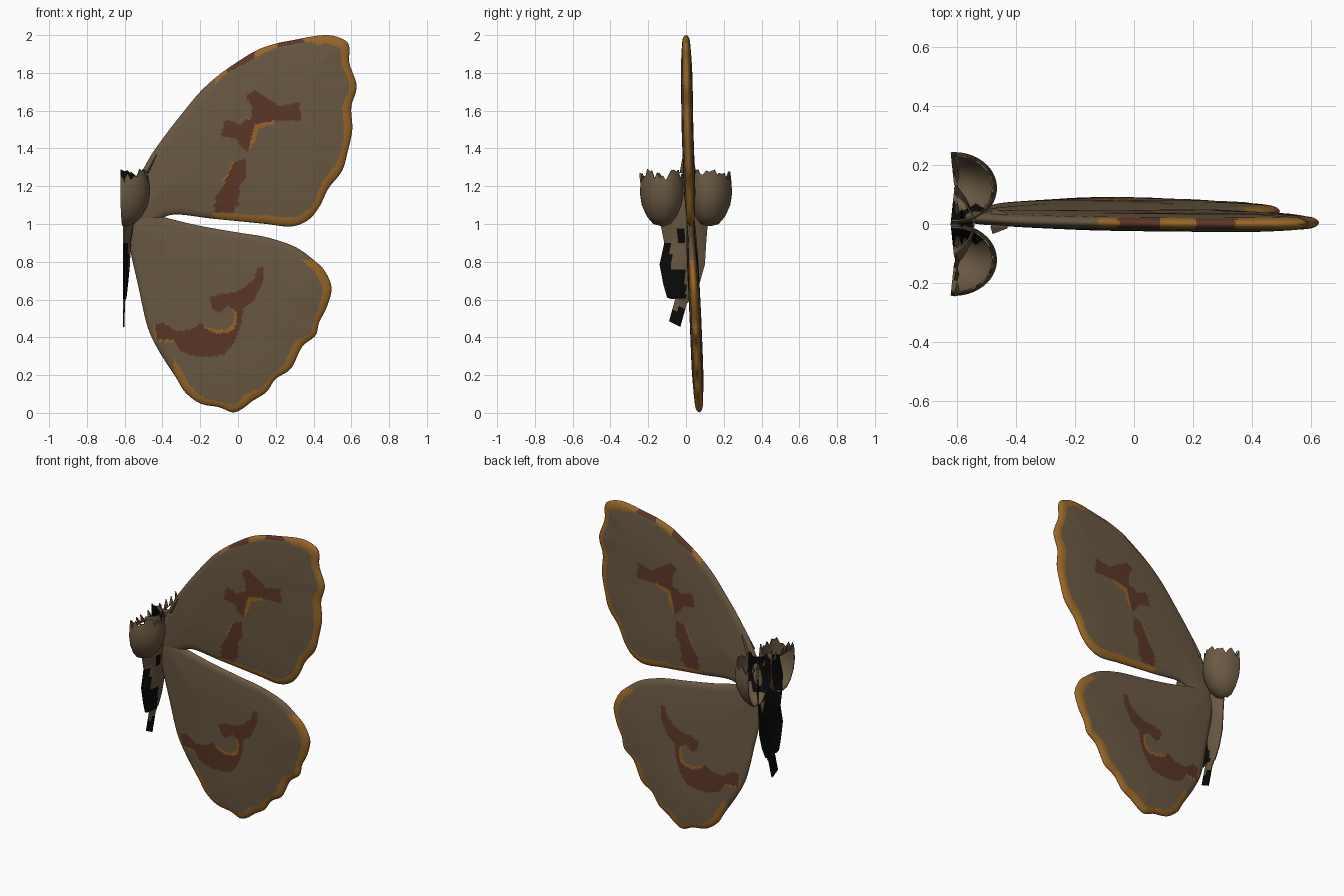
import bpy, bmesh, math, random
from mathutils import Vector, kdtree

if "Cube" in bpy.data.objects:
    bpy.data.objects.remove(bpy.data.objects["Cube"])
random.seed(4)


def srgb(r, g, b):
    return tuple(((c / 255 + 0.055) / 1.055) ** 2.4 if c > 10 else c / 3294 for c in (r, g, b)) + (1,)


TAUPE, ORANGE, BROWN, BLACK = range(4)
MATS = []
for mname, rgb in (("taupe", (106, 89, 67)), ("orange_brown", (152, 102, 40)),
                   ("dark_brown", (92, 55, 39)), ("black", (10, 10, 10))):
    m = bpy.data.materials.new(mname)
    m.diffuse_color = srgb(*rgb)
    m.use_nodes = True
    m.node_tree.nodes["Principled BSDF"].inputs["Base Color"].default_value = m.diffuse_color
    MATS.append(m)


def finish(name, bm, angle=50):
    bmesh.ops.recalc_face_normals(bm, faces=bm.faces[:])
    me = bpy.data.meshes.new(name)
    bm.to_mesh(me)
    bm.free()
    for m in MATS:
        me.materials.append(m)
    ob = bpy.data.objects.new(name, me)
    bpy.context.collection.objects.link(ob)
    bpy.ops.object.select_all(action='DESELECT')
    bpy.context.view_layer.objects.active = ob
    ob.select_set(True)
    bpy.ops.object.shade_smooth_by_angle(angle=math.radians(angle))
    return ob


def spline(pts, steps):
    """Closed smooth curve through the points."""
    out, n = [], len(pts)
    for i in range(n):
        a, b, c, d = (Vector(pts[(i + k) % n]) for k in (-1, 0, 1, 2))
        for s in range(steps):
            t = s / steps
            out.append(0.5 * (2 * b + (c - a) * t + (2 * a - 5 * b + 4 * c - d) * t * t
                              + (3 * b - a - 3 * c + d) * t ** 3))
    return out


def inside(p, poly):
    hit, j = False, len(poly) - 1
    for i in range(len(poly)):
        (xi, zi), (xj, zj) = poly[i], poly[j]
        if (zi > p[1]) != (zj > p[1]) and p[0] < (xj - xi) * (p[1] - zi) / (zj - zi) + xi:
            hit = not hit
        j = i
    return hit


def mid_y(z):
    keys = [0.07, 0.05, 0.025, 0.008, 0.0]
    i = max(0, min(3, int(z / 0.5)))
    f = z / 0.5 - i
    return keys[i] * (1 - f) + keys[i + 1] * f


def wing(name, outline, centre, rim_rule, marks, accents, rings=48):
    """Padded two-sided wing: rings shrinking to the centre, coloured by region."""
    edge, dense = spline(outline, 8), spline(outline, 64)
    kd = kdtree.KDTree(len(dense))
    for i, p in enumerate(dense):
        kd.insert((p.x, p.y, 0), i)
    kd.balance()
    dist = lambda p: kd.find((p[0], p[1], 0))[2]
    c, n = Vector(centre), len(edge)
    bm = bmesh.new()

    def vert(p, side):
        d = dist(p) if side else 0
        h = 0.018 * math.sqrt(1 - (1 - min(d / 0.04, 1)) ** 2) + 0.013 * math.sin(min(d / 0.25, 1) * math.pi / 2)
        return bm.verts.new((p[0], mid_y(p[1]) + side * h, p[1]))

    rim = [vert(p, 0) for p in edge]
    for side in (-1, 1):
        prev = rim
        for k in range(1, rings):
            t = 1 - (k / rings) ** 1.35
            cur = [vert(c + (p - c) * t, side) for p in edge]
            for i in range(n):
                j = (i + 1) % n
                bm.faces.new((prev[i], prev[j], cur[j], cur[i]))
            prev = cur
        tip = vert(c, side)
        for i in range(n):
            bm.faces.new((prev[i], prev[(i + 1) % n], tip))
    for f in bm.faces:
        q = f.calc_center_median()
        p = (q.x, q.z)
        col = rim_rule(p[0], p[1], dist(p))
        if any(inside(p, a) for a in accents):
            col = ORANGE
        if any(inside(p, a) for a in marks):
            col = BROWN
        f.material_index = col
    return finish(name, bm)


# Upper wing with orange scalloped rim and two brown marks
def upper_rim(x, z, d):
    wob = 0.006 * math.sin(17 * z + 11 * x)
    if x > 0.40 or (z < 1.3 and x > -0.13):
        return ORANGE if d < 0.042 + wob else TAUPE
    if z > 1.6 and x > -0.12 and d < 0.026 + wob:
        return BROWN if math.sin(24 * x + 1.2) > -0.1 else ORANGE
    return TAUPE


wing("upper_wing",
     [(-0.57, 1.0), (-0.56, 1.16), (-0.48, 1.33), (-0.40, 1.45), (-0.3, 1.58), (-0.2, 1.70), (-0.1, 1.79),
      (0, 1.86), (0.1, 1.92), (0.2, 1.955), (0.3, 1.975), (0.42, 1.997), (0.5, 1.997), (0.57, 1.97),
      (0.59, 1.93), (0.59, 1.85), (0.628, 1.73), (0.60, 1.62), (0.605, 1.5), (0.58, 1.38), (0.55, 1.28),
      (0.48, 1.19), (0.43, 1.09), (0.37, 1.02), (0.28, 0.987), (0.15, 1.0), (0, 1.015), (-0.15, 1.03),
      (-0.34, 1.05), (-0.45, 1.01)],
     (0.1, 1.45), upper_rim,
     [[(-.09, 1.46), (-.075, 1.54), (-.05, 1.55), (.01, 1.525), (.07, 1.565), (.075, 1.62), (.04, 1.68),
       (.09, 1.705), (.155, 1.665), (.22, 1.625), (.325, 1.645), (.33, 1.55), (.17, 1.545), (.09, 1.53),
       (.075, 1.475), (.055, 1.385), (.025, 1.395), (-.01, 1.455)],
      [(-.02, 1.33), (.04, 1.345), (.045, 1.25), (.01, 1.2), (0, 1.1), (-.03, 1.06), (-.13, 1.06),
       (-.12, 1.14), (-.07, 1.22)]],
     [[(.04, 1.56), (.2, 1.56), (.2, 1.53), (.11, 1.51), (.095, 1.45), (.06, 1.385)],
      [(-.02, 1.34), (-.08, 1.23), (-.035, 1.2)]])


# Lower wing with a hooked brown mark around an eye spot
def lower_rim(x, z, d):
    wob = 0.008 * math.sin(19 * x + 8 * z)
    return ORANGE if x > -0.34 and z < 0.81 and d < 0.038 + wob else TAUPE


wing("lower_wing",
     [(-0.59, 1.0), (-0.5, 1.06), (-0.35, 1.025), (-0.2, 0.99), (0, 0.955), (0.15, 0.93), (0.3, 0.88),
      (0.4, 0.81), (0.46, 0.75), (0.495, 0.66), (0.47, 0.56), (0.43, 0.48), (0.41, 0.41), (0.34, 0.35),
      (0.28, 0.235), (0.2, 0.18), (0.15, 0.11), (0.08, 0.065), (0.02, 0.02), (-0.03, 0.003), (-0.1, 0.03),
      (-0.2, 0.05), (-0.28, 0.11), (-0.33, 0.19), (-0.42, 0.33), (-0.48, 0.46), (-0.53, 0.68), (-0.57, 0.86)],
     (-0.05, 0.55), lower_rim,
     [[(.105, .77), (.135, .77), (.13, .69), (.085, .595), (.025, .55), (.02, .48), (.0, .42), (-.02, .37),
       (-.07, .31), (-.15, .295), (-.24, .30), (-.31, .33), (-.34, .385), (-.43, .39), (-.44, .47),
       (-.39, .475), (-.33, .435), (-.25, .44), (-.2, .475), (-.16, .44), (-.11, .42), (-.05, .425),
       (-.01, .46), (-.005, .53), (-.05, .57), (-.1, .53), (-.14, .555), (-.15, .61), (-.1, .63),
       (-.02, .635), (.04, .67), (.09, .715)]],
     [[(-.19, .46), (-.11, .40), (-.05, .42), (.0, .46), (.0, .54), (-.05, .57), (-.018, .53),
       (-.025, .475), (-.06, .44), (-.11, .44)],
      [(-.445, .47), (-.44, .38), (-.34, .375), (-.4, .42)]])


def sheet(name, fn, nu, nv, colour, angle=50):
    """Thin closed sheet; fn(i, j, side) gives points of the outer (0) and inner (1) skin."""
    bm = bmesh.new()
    g = [[[bm.verts.new(fn(i, j, s)) for j in range(nv)] for i in range(nu)] for s in (0, 1)]
    for s in (0, 1):
        for i in range(nu - 1):
            for j in range(nv - 1):
                f = bm.faces.new((g[s][i][j], g[s][i + 1][j], g[s][i + 1][j + 1], g[s][i][j + 1]))
                f.material_index = colour(f.calc_center_median(), s)
    border = ([(i, 0) for i in range(nu)] + [(nu - 1, j) for j in range(1, nv)]
              + [(i, nv - 1) for i in range(nu - 2, -1, -1)] + [(0, j) for j in range(nv - 2, 0, -1)])
    for (a, b), (c, d) in zip(border, border[1:] + border[:1]):
        f = bm.faces.new((g[0][a][b], g[0][c][d], g[1][c][d], g[1][a][b]))
        f.material_index = colour(f.calc_center_median(), 0)
    return finish(name, bm, angle)


# Body: curved hanging sheet, black inside and mottled outside, with a narrow tail
ROWS = [(1.24, -.10, .10, .06), (1.1, -.14, .13, .06), (1.0, -.135, .115, .05), (.9, -.115, .107, .035),
        (.785, -.14, .10, .03), (.68, -.12, .07, .02), (.61, -.10, .035, .012), (.595, -.055, .005, .005),
        (.47, -.09, -.03, .0)]


def body_point(i, j, s):
    r, k = divmod(i, 4)
    a, b = ROWS[r], ROWS[min(r + 1, len(ROWS) - 1)]
    z, y0, y1, bulge = (p + (q - p) * k / 4 for p, q in zip(a, b))
    u = j / 12
    return (-0.602 + bulge * (1 - (2 * u - 1) ** 2) - 0.006 * s, y0 + (y1 - y0) * u, z + (0.03 * (0.5 - u) if z < .6 else 0))


def body_colour(p, s):
    if s:
        return BLACK
    patch = -.08 < p.y < .0 and .76 < p.z < .9
    tail_root = .55 < p.z < .605
    if p.y < .0 and p.z < .9 and not patch and not tail_root:
        return BLACK
    return BLACK if -.05 < p.y < 0 and .9 < p.z < .98 else TAUPE


sheet("body", body_point, 4 * (len(ROWS) - 1) + 1, 13, body_colour)

# Ruffled collar: two half cups, open at the back and top, with ragged rims
PROFILE = [(.99, .12), (1.0, .42), (1.04, .70), (1.1, .92), (1.16, 1.0), (1.21, .98), (1.26, .93)]
for label, sy in (("left", -1), ("right", 1)):
    jag = [random.uniform(-.035, .03) if j % 2 else random.uniform(-.01, .035) for j in range(25)]

    def cup(i, j, s):
        z, r = PROFILE[i]
        a = math.radians(-95 + 190 * j / 24)
        if i == 6:
            z += jag[j]
        r -= 0.05 * s
        return (-0.61 + 0.145 * r * math.cos(a), sy * 0.122 + 0.122 * r * math.sin(a), z + 0.004 * s * (i < 1))

    sheet("collar_" + label, cup, 7, 25,
          lambda p, s: BLACK if s and abs(p.y) < .06 else TAUPE, 40)

# Loose tufts along the collar rim and at the wing root
bm = bmesh.new()
tufts = [(-.60, y, 1.22, -.01, 1.27, BROWN if -.2 < y < -.1 else TAUPE)
         for y in (-.22, -.17, -.13, -.06, .05, .11, .16, .21)]
tufts += [(-.585, y, 1.2, .0, 1.275, BLACK) for y in (-.05, -.01, .03)]
tufts += [(-.48, y, 1.27, .05, 1.37, TAUPE) for y in (-.01, .03)]
for x, y, z, dx, tz, col in tufts:
    res = bmesh.ops.create_cone(bm, segments=4, cap_ends=True, radius1=.024, radius2=.004, depth=tz - z)
    for v in res["verts"]:
        h = v.co.z / (tz - z) + .5
        v.co = Vector((x + v.co.x * .3 + dx * h, y + v.co.y + .1 * y * h, z + (tz - z) * h))
    for f in {f for v in res["verts"] for f in v.link_faces}:
        f.material_index = col
finish("collar_tufts", bm, 20)
